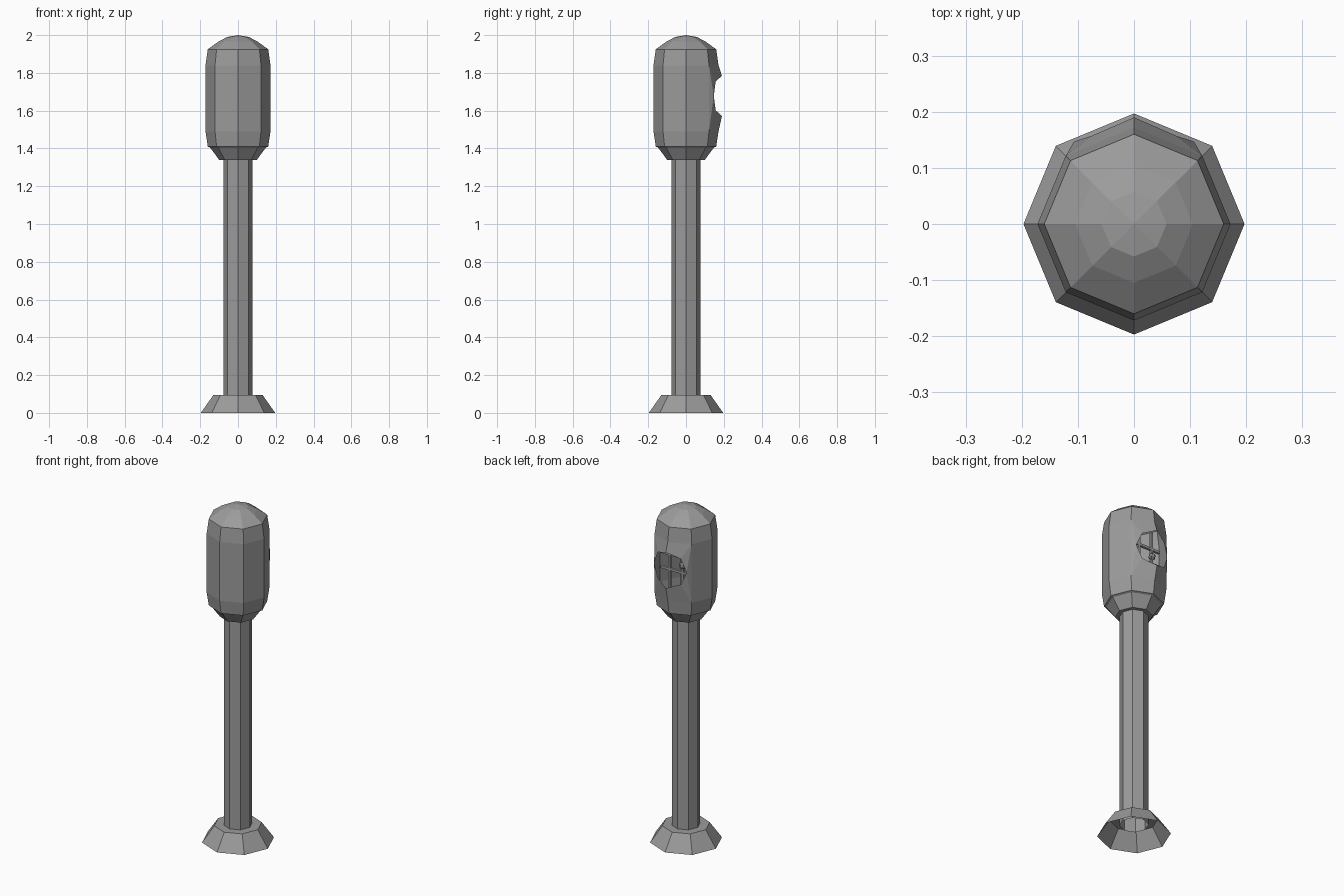
import bpy, bmesh, math
from mathutils import Vector

cube = bpy.data.objects.get("Cube")
if cube:
    bpy.data.objects.remove(cube, do_unlink=True)

grey = bpy.data.materials.new("weathered grey")
grey.use_nodes = True
colour = (0.33, 0.33, 0.33, 1)
grey.diffuse_color = colour
grey.node_tree.nodes["Principled BSDF"].inputs["Base Color"].default_value = colour
SIDES = 8


def finish(name, bm):
    mesh = bpy.data.meshes.new(name)
    bm.to_mesh(mesh)
    bm.free()
    mesh.materials.append(grey)
    obj = bpy.data.objects.new(name, mesh)
    bpy.context.collection.objects.link(obj)
    return obj


def lathe(bm, profile):
    """Turn (radius, height) pairs into rings of an octagonal shell."""
    rings = []
    for r, z in profile:
        if r == 0:
            rings.append([bm.verts.new((0, 0, z))] * SIDES)
            continue
        turns = [k * math.tau / SIDES for k in range(SIDES)]
        rings.append([bm.verts.new((r * math.cos(t), r * math.sin(t), z)) for t in turns])
    for low, high in zip(rings, rings[1:]):
        for k in range(SIDES):
            n = (k + 1) % SIDES
            corners = [low[k], low[n], high[n], high[k]]
            bm.faces.new(list(dict.fromkeys(corners)))
    return rings


def bar(name, centre, size):
    bm = bmesh.new()
    bmesh.ops.create_cube(bm, size=1)
    for v in bm.verts:
        v.co = Vector(a * b for a, b in zip(v.co, size)) + Vector(centre)
    finish(name, bm)


# Flared foot, open underneath
bm = bmesh.new()
lathe(bm, [(0.197, 0), (0.13, 0.095), (0.078, 0.095)])
finish("foot", bm)

# Hollow post
bm = bmesh.new()
lathe(bm, [(0.078, 0.06), (0.078, 1.34)])
finish("post", bm)

# Head: collar, body and domed cap
bm = bmesh.new()
rings = lathe(bm, [(0.076, 1.34), (0.10, 1.34), (0.148, 1.405), (0.16, 1.41),
                   (0.172, 1.49), (0.172, 1.84), (0.16, 1.925),
                   (0.105, 1.965), (0.058, 1.99), (0, 2.0)])
low, high = rings[4], rings[5]

# Ragged opening in the back, its top and bottom bent outwards
panels = [f for f in bm.faces
          if any(set(f.verts) == {low[k], low[k + 1], high[k], high[k + 1]} for k in (1, 2))]
bmesh.ops.delete(bm, geom=panels, context="FACES_ONLY")
CENTRE, RADIUS = 1.678, 0.107
depths = [0.19, 0.157, 0.147, 0.157, 0.19, 0.157, 0.147, 0.157]
hole = []
for i, y in enumerate(depths):
    t = i * math.tau / 8
    hole.append(bm.verts.new((RADIUS * math.sin(t), y, CENTRE + RADIUS * math.cos(t))))
for side, step in ((1, 1), (3, -1)):
    h = [hole[(i * step) % 8] for i in range(5)]
    top, bottom = high[side], low[side]
    for corners in ([high[2], top, h[1], h[0]], [top, h[2], h[1]],
                    [top, bottom, h[2]], [bottom, h[3], h[2]],
                    [bottom, low[2], h[4], h[3]]):
        bm.faces.new(corners)
bmesh.ops.recalc_face_normals(bm, faces=bm.faces)
finish("head", bm)

# Lattice inside the head
for x in (-0.045, 0.045):
    bar("lattice_upright", (x, 0.09, CENTRE), (0.014, 0.014, 0.3))
for z in (-0.04, 0.05):
    bar("lattice_rung", (0, 0.09, CENTRE + z), (0.2, 0.014, 0.014))

# Small knob on the lattice
bm = bmesh.new()
bmesh.ops.create_icosphere(bm, subdivisions=1, radius=0.022)
bmesh.ops.translate(bm, verts=bm.verts, vec=(-0.045, 0.095, CENTRE + 0.005))
finish("lattice_knob", bm)
